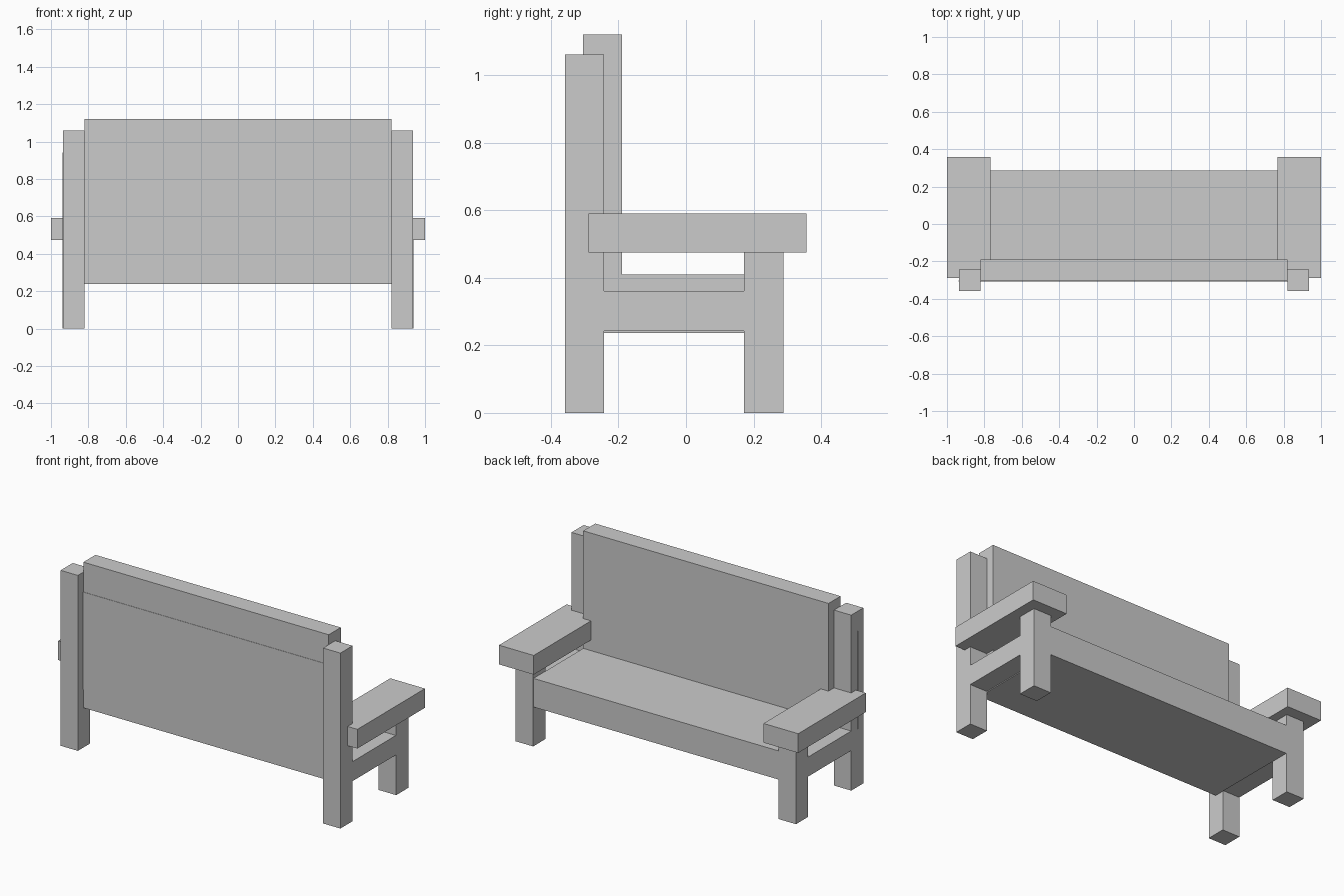
import bpy
import bmesh
from mathutils import Vector

if "Cube" in bpy.data.objects:
    bpy.data.objects.remove(bpy.data.objects["Cube"])


def box(name, x, y, z):
    """Axis-aligned box given as (min, max) ranges."""
    bm = bmesh.new()
    bmesh.ops.create_cube(bm, size=1)
    for v in bm.verts:
        v.co = Vector([r[0] if c < 0 else r[1] for c, r in zip(v.co, (x, y, z))])
    mesh = bpy.data.meshes.new(name)
    bm.to_mesh(mesh)
    bm.free()
    obj = bpy.data.objects.new(name, mesh)
    bpy.context.collection.objects.link(obj)


def pair(name, x, y, z):
    """A box on the right and its mirror on the left."""
    box(name + "_right", x, y, z)
    box(name + "_left", (-x[1], -x[0]), y, z)


# Seat and backrest
box("seat", (-0.82, 0.82), (-0.30, 0.285), (0.237, 0.41))
box("backrest", (-0.82, 0.82), (-0.305, -0.19), (0.24, 1.12))

# Thin board across the rear of the backrest, let into the posts
box("back_board", (-0.938, 0.93), (-0.307, -0.303), (0.35, 0.94))

# Posts, front legs, side rails and armrests
pair("back_post", (0.82, 0.935), (-0.358, -0.242), (0, 1.06))
pair("front_leg", (0.82, 0.937), (0.172, 0.288), (0, 0.474))
pair("side_rail", (0.82, 0.935), (-0.242, 0.172), (0.242, 0.36))
pair("armrest", (0.768, 1.0), (-0.288, 0.357), (0.474, 0.59))
